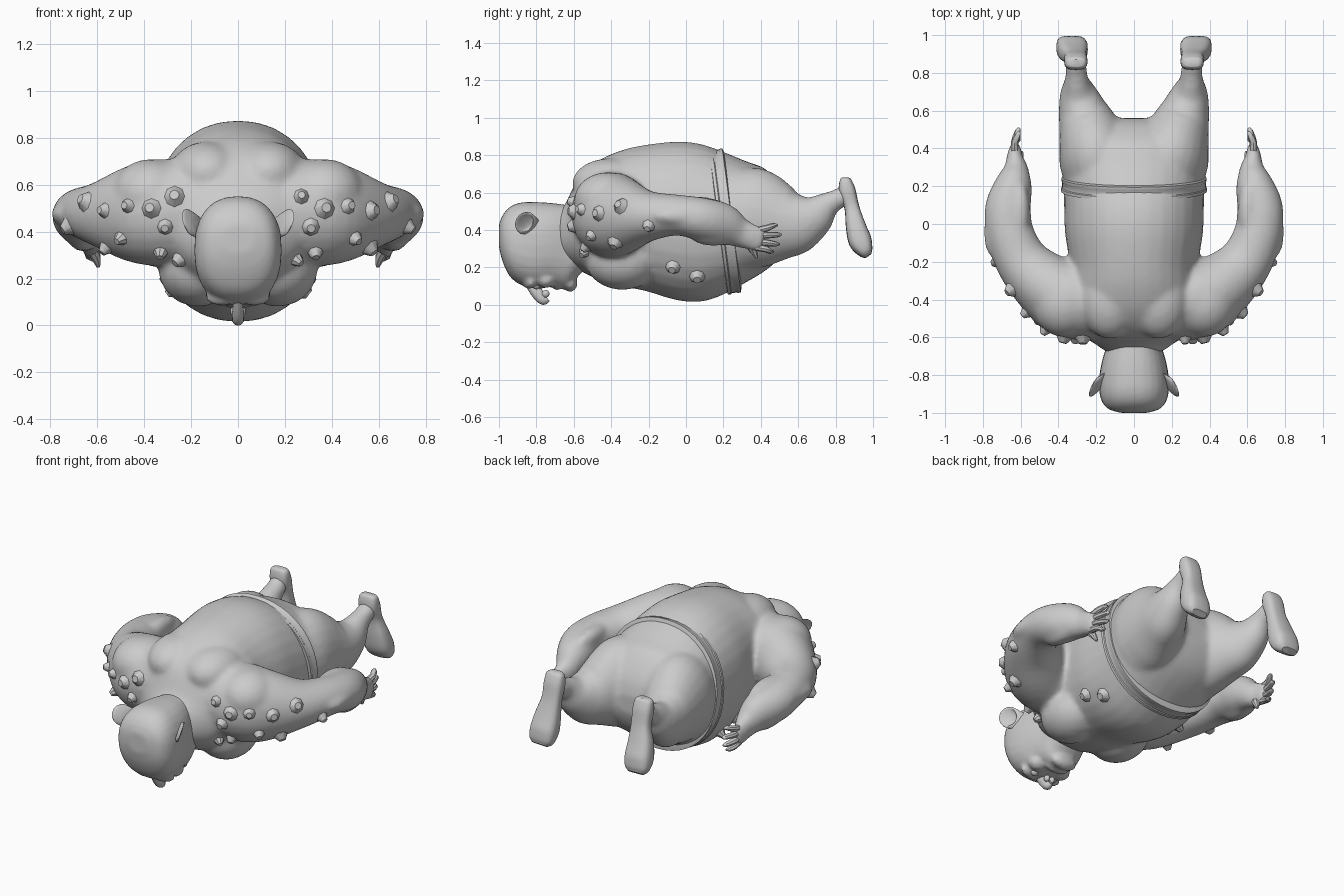
import bpy, bmesh, math, random
from mathutils import Vector, Matrix
from mathutils.bvhtree import BVHTree

if "Cube" in bpy.data.objects:
    bpy.data.objects.remove(bpy.data.objects["Cube"])

random.seed(4)


def spline(rows, steps):
    """Catmull-Rom resampling of (x, y, z, r_side, r_up) rows."""
    out = []
    for i in range(len(rows) - 1):
        p = [rows[max(0, min(len(rows) - 1, i + k))] for k in (-1, 0, 1, 2)]
        for s in range(steps):
            t = s / steps
            out.append([0.5 * (2 * b + (c - a) * t + (2 * a - 5 * b + 4 * c - d) * t * t
                               + (3 * b - a - 3 * c + d) * t ** 3) for a, b, c, d in zip(*p)])
    return out + [list(rows[-1])]


def loft(bm, rows, up=(0, 0, 1), n=24, power=2.0, steps=4, mirror=False, tangent=None):
    """Tube of superellipse rings along a path, optionally on both sides of x = 0."""
    rows = spline(rows, steps) if steps > 1 else rows
    for side in ((1, -1) if mirror else (1,)):
        rings = []
        for i, (x, y, z, ra, rb) in enumerate(rows):
            a, b = rows[max(0, i - 1)], rows[min(len(rows) - 1, i + 1)]
            t = Vector(tangent) if tangent else (Vector(b[:3]) - Vector(a[:3])).normalized()
            s = t.cross(Vector(up)).normalized()
            u = s.cross(t)
            ring = []
            for k in range(n):
                c, q = math.cos(2 * math.pi * k / n), math.sin(2 * math.pi * k / n)
                c = math.copysign(abs(c) ** (2 / power), c)
                q = math.copysign(abs(q) ** (2 / power), q)
                v = Vector((x, y, z)) + s * c * max(ra, .002) + u * q * max(rb, .002)
                ring.append(bm.verts.new((v.x * side, v.y, v.z)))
            rings.append(ring)
        for r, w in zip(rings, rings[1:]):
            for k in range(n):
                bm.faces.new((r[k], r[(k + 1) % n], w[(k + 1) % n], w[k]))
        bm.faces.new(rings[0])
        bm.faces.new(rings[-1])


def ball(bm, c, r, mirror=False, rot=0):
    for s in ((1, -1) if mirror else (1,)):
        m = (Matrix.Translation((c[0] * s, c[1], c[2])) @ Matrix.Rotation(rot * s, 4, 'Z')
             @ Matrix.Diagonal((*r, 1)))
        bmesh.ops.create_uvsphere(bm, u_segments=20, v_segments=12, radius=1, matrix=m)


def finish(name, bm, voxel=0, smooth=3):
    bmesh.ops.recalc_face_normals(bm, faces=bm.faces)
    me = bpy.data.meshes.new(name)
    bm.to_mesh(me)
    bm.free()
    ob = bpy.data.objects.new(name, me)
    bpy.context.collection.objects.link(ob)
    if voxel:
        m = ob.modifiers.new("fuse", 'REMESH')
        m.mode, m.voxel_size, m.use_smooth_shade = 'VOXEL', voxel, True
        m = ob.modifiers.new("soften", 'SMOOTH')
        m.factor, m.iterations = 0.5, smooth
    else:
        bpy.ops.object.select_all(action='DESELECT')
        bpy.context.view_layer.objects.active = ob
        ob.select_set(True)
        bpy.ops.object.shade_smooth_by_angle(angle=math.radians(40))
    return ob


def body_rows(rows):
    """(y, top z, bottom z, half width) -> loft rows"""
    return [(0, y, (t + b) / 2, w, (t - b) / 2) for y, t, b, w in rows]


# Body: torso, chest, hips, legs and arms fused into one skin
bm = bmesh.new()
loft(bm, body_rows([
    (-.68, .50, .26, .14), (-.64, .55, .23, .20), (-.58, .67, .19, .28), (-.48, .765, .14, .33),
    (-.35, .825, .10, .345), (-.22, .855, .075, .34), (-.05, .873, .025, .365), (.08, .86, .017, .37),
    (.2, .818, .055, .373), (.33, .765, .125, .38), (.42, .73, .18, .37), (.49, .655, .24, .32),
    (.535, .58, .31, .24), (.56, .5, .38, .12)]), n=32, power=2.15, tangent=(0, 1, 0))
ball(bm, (.17, -.34, .24), (.17, .2, .16), True)
ball(bm, (.13, -.40, .65), (.16, .21, .135), True)
loft(bm, [(.17, .25, .455, .2, .26), (.195, .36, .46, .205, .275), (.225, .46, .45, .18, .245),
          (.252, .54, .443, .152, .2), (.275, .61, .447, .128, .168), (.295, .69, .48, .099, .117),
          (.303, .75, .53, .068, .075), (.305, .80, .56, .058, .056), (.31, .86, .59, .055, .055)],
     mirror=True)
loft(bm, [(.18, -.42, .49, .2, .22), (.35, -.39, .48, .213, .228), (.47, -.32, .475, .178, .2),
          (.59, -.2, .475, .143, .137), (.655, -.05, .48, .126, .11), (.668, .08, .46, .122, .115),
          (.64, .2, .43, .102, .112), (.625, .29, .385, .067, .08), (.632, .36, .36, .042, .07),
          (.628, .415, .345, .03, .064)], mirror=True)
# shoulder cap and forearm muscles
ball(bm, (.37, -.42, .56), (.17, .18, .15), True)
ball(bm, (.715, -.02, .475), (.08, .17, .06), True, .1)
ball(bm, (.60, .06, .52), (.05, .16, .06), True)
ball(bm, (.66, .15, .37), (.06, .13, .055), True, .1)
body = finish("body", bm, .014, 12)

# Warts: low faceted bumps seated on the skin
dg = bpy.context.evaluated_depsgraph_get()
tree = BVHTree.FromObject(body, dg)
bm = bmesh.new()
front = [(.33, .31), (.47, .51), (.25, .28), (.37, .5), (.57, .49), (.31, .42), (.5, .37), (.27, .55)]
side = [(-.35, .53), (-.38, .33), (-.2, .42), (-.07, .2), (.06, .15)]
rays = [((s * x, -2, z), (0, 1, 0)) for x, z in front for s in (1, -1)]
rays += [((s * 2, y, z), (-s, 0, 0)) for y, z in side for s in (1, -1)]
for o, d in rays:
    hit, nrm, _, _ = tree.ray_cast(Vector(o), Vector(d))
    if hit:
        q = nrm.to_track_quat('Z', 'Y').to_matrix().to_4x4()
        r = random.uniform(.036, .054)
        bmesh.ops.create_cone(bm, cap_ends=True, segments=8, radius1=r, radius2=r * .4,
                              depth=.042, matrix=Matrix.Translation(hit + nrm * .008) @ q)
finish("warts", bm)

# Belt: tilted band with two raised rims
bm = bmesh.new()
tilt = Vector((0, .99, .127)).normalized()
loft(bm, [(0, .21 + tilt.y * d, .447 + tilt.z * d, .378 * k, .383 * k) for d, k in (
    (-.042, .94), (-.036, 1.02), (-.02, 1.02), (-.015, 1.008), (.014, 1.006), (.018, 1.014),
    (.034, 1.014), (.042, .94))], n=48, steps=1, power=2.15, tangent=tilt)
finish("belt", bm)

# Feet: soles turned backwards, toes hanging down
bm = bmesh.new()
loft(bm, [(.308, .852, .68, .035, .02), (.308, .853, .665, .055, .032), (.308, .862, .61, .062, .045),
          (.31, .887, .52, .06, .04), (.322, .908, .42, .076, .054), (.328, .932, .34, .083, .062),
          (.332, .96, .285, .075, .042), (.333, .975, .262, .05, .02)],
     up=(0, 1, 0), power=2.9, mirror=True, n=20)
finish("feet", bm)

# Fingers and thumbs
bm = bmesh.new()
for z0, y1, z1 in ((.395, .49, .425), (.37, .51, .375), (.34, .50, .325), (.31, .47, .285)):
    loft(bm, [(.63, .37, z0, .022, .02), (.632, .43, (z0 + z1) / 2, .02, .018),
              (.615, y1 - .02, z1, .016, .014), (.607, y1, z1, .005, .005)],
         n=8, steps=2, mirror=True)
loft(bm, [(.63, .33, .34, .028, .025), (.605, .36, .29, .022, .02), (.595, .38, .25, .008, .008)],
     n=8, steps=2, mirror=True)
finish("fingers", bm)

# Head: skull, jaw, brows and cheeks, face turned down
bm = bmesh.new()
loft(bm, body_rows([
    (-.52, .54, .21, .15), (-.59, .53, .14, .142), (-.64, .535, .085, .145), (-.72, .545, .095, .168),
    (-.80, .55, .085, .183), (-.88, .548, .105, .185), (-.94, .525, .15, .17), (-.98, .48, .23, .135),
    (-1.0, .43, .31, .07)]), n=28, power=2.35, tangent=(0, 1, 0))
ball(bm, (.07, -.84, .12), (.07, .03, .035), True, .25)
ball(bm, (.08, -.75, .135), (.06, .05, .045), True)
ball(bm, (0, -.62, .115), (.085, .04, .045))
ball(bm, (0, -.69, .1), (.075, .02, .022))
finish("head", bm, .012, 4)

# Nose
bm = bmesh.new()
loft(bm, [(0, -.84, .11, .018, .02), (0, -.81, .08, .022, .03), (0, -.78, .045, .026, .032),
          (0, -.76, .025, .025, .026), (0, -.74, .035, .014, .018)], n=12, steps=3)
ball(bm, (.018, -.75, .06), (.015, .02, .02), True)
finish("nose", bm)

# Eyes
bm = bmesh.new()
ball(bm, (.065, -.8, .105), (.025, .022, .022), True)
finish("eyes", bm)

# Ears: thin cups flaring outwards from the sides of the head
bm = bmesh.new()
loft(bm, [(.165, -.83, .425, .058, .045), (.182, -.845, .43, .06, .055), (.203, -.858, .438, .062, .062),
          (.211, -.862, .44, .052, .052), (.196, -.854, .436, .038, .038), (.185, -.85, .43, .015, .015)],
     n=16, steps=2, mirror=True, tangent=Vector((.86, .42, -.28)).normalized())
finish("ears", bm)
